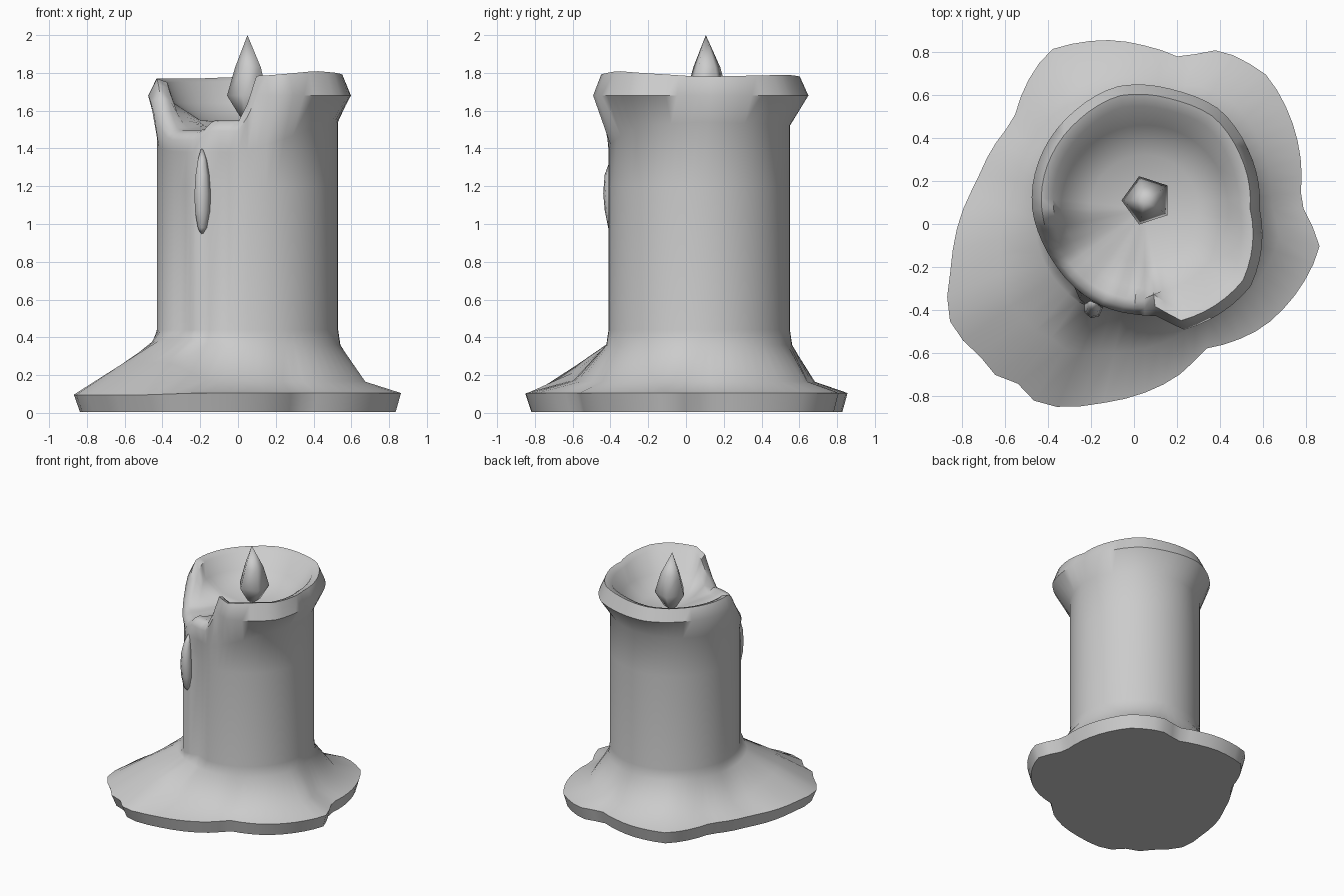
import bpy, bmesh, math

if "Cube" in bpy.data.objects:
    bpy.data.objects.remove(bpy.data.objects["Cube"])

CX, CY, N = 0.05, 0.07, 60   # candle axis and sides


def curve(keys, a):
    """Piecewise-linear value at angle a from sorted (degree, value) keys, wrapping."""
    ks = [(keys[-1][0] - 360, keys[-1][1])] + keys + [(keys[0][0] + 360, keys[0][1])]
    for (a0, v0), (a1, v1) in zip(ks, ks[1:]):
        if a0 <= a <= a1:
            return v0 + (v1 - v0) * (a - a0) / max(a1 - a0, 1e-6)


def loft(name, rings, bottom, top, angle=50):
    bm = bmesh.new()
    rows = [[bm.verts.new(p) for p in r] for r in rings]
    n = len(rows[0])
    for lo, hi in zip(rows, rows[1:]):
        for i in range(n):
            j = (i + 1) % n
            bm.faces.new((lo[i], lo[j], hi[j], hi[i]))
    for row, tip, flip in ((rows[0], bottom, True), (rows[-1], top, False)):
        t = bm.verts.new(tip)
        for i in range(n):
            j = (i + 1) % n
            bm.faces.new((row[j], row[i], t) if flip else (row[i], row[j], t))
    bmesh.ops.recalc_face_normals(bm, faces=bm.faces)
    me = bpy.data.meshes.new(name)
    bm.to_mesh(me)
    bm.free()
    ob = bpy.data.objects.new(name, me)
    bpy.context.collection.objects.link(ob)
    bpy.ops.object.select_all(action='DESELECT')
    ob.select_set(True)
    bpy.context.view_layer.objects.active = ob
    bpy.ops.object.shade_smooth_by_angle(angle=math.radians(angle))
    return ob


# Outline of the melted pool, turned into polar keys about the candle axis
pool_xy = [(.77, .1), (.75, .43), (.62, .69), (.4, .81), (.22, .77), (.05, .83), (-.1, .855),
           (-.39, .81), (-.48, .69), (-.56, .48), (-.73, .2), (-.85, -.2), (-.87, -.36),
           (-.85, -.48), (-.7, -.63), (-.65, -.7), (-.48, -.76), (-.47, -.82), (-.37, -.85),
           (-.13, -.83), (.2, -.71), (.33, -.58), (.6, -.48), (.75, -.33), (.865, -.11)]
pool = sorted((math.degrees(math.atan2(y - CY, x - CX)) % 360, math.hypot(x - CX, y - CY))
              for x, y in pool_xy)
# Overhanging rim, front-left breach, wax mound and running drip
rim_r = [(0, .535), (30, .555), (53, .58), (75, .57), (103, .585), (127, .56), (166, .535),
         (185, .52), (278, .50), (287, .59), (324, .61)]
notch = [(183, 0), (198, .6), (212, 1), (238, 1), (246, .8), (266, .8), (276, 0)]
mound = [(175, 0), (195, .7), (212, 1), (238, 1), (252, .1), (270, 0)]
ridge = [(226, 0), (236, .045), (242, .045), (252, -.02), (264, 0)]
under = [(0, 1.54), (180, 1.50), (190, 1.42), (275, 1.40), (320, 1.52)]
rim_z = [(0, 1.78), (60, 1.79), (120, 1.77), (180, 1.77), (280, 1.785), (310, 1.81)]

rings = [[] for _ in range(12)]
for i in range(N):
    a = 360 * i / N
    c, s = math.cos(math.radians(a)), math.sin(math.radians(a))
    R, w, m, d = curve(pool, a), curve(notch, a), curve(mound, a), curve(ridge, a)
    rr, zt, zu = curve(rim_r, a), curve(rim_z, a), curve(under, a)
    col = .48
    mix = lambda u, v: u + (v - u) * w
    section = [
        (R * .965, .005), (R, .105 - .01 * m),
        (col + (R - col) * (.45 + .05 * m), .165 + .1 * m),
        (col + .012 + .04 * m, .36 + .03 * m),
        (col + d, .44), (col + d, 1.2), (col + d * .4, zu - .03 * w),
        (mix(rr, .49), mix(1.68, 1.445)),
        (mix(rr - .045, .465), mix(zt, 1.48)),
        (mix(rr - .10, .43), mix(zt - .02, 1.495)),
        (mix(.39, .36), mix(1.64, 1.50)),
        (.25, mix(1.55, 1.52))]
    for ring, (r, z) in zip(rings, section):
        ring.append((CX + r * c, CY + r * s, z))

# Candle body with pool, column, rim and bowl
loft("candle_wax", rings, (CX, CY, .005), (CX, CY, 1.53))

# Five-sided flame
flame = [[(.06 + r * math.cos(math.radians(36 + 72 * k)),
           .11 + r * math.sin(math.radians(36 + 72 * k)), z) for k in range(5)]
         for r, z in ((.05, 1.57), (.118, 1.68), (.075, 1.83))]
loft("flame", flame, (.05, .11, 1.53), (.05, .105, 2.0), 75)

# Hanging wax drip on the front
drip = [[(-.19 + r * math.cos(math.tau * k / 7), y + r * 1.1 * math.sin(math.tau * k / 7), z)
         for k in range(7)]
        for r, y, z in ((.025, -.385, .98), (.042, -.385, 1.07), (.045, -.39, 1.16),
                        (.038, -.39, 1.26), (.025, -.375, 1.34))]
loft("wax_drip", drip, (-.19, -.37, .93), (-.19, -.35, 1.42), 75)
